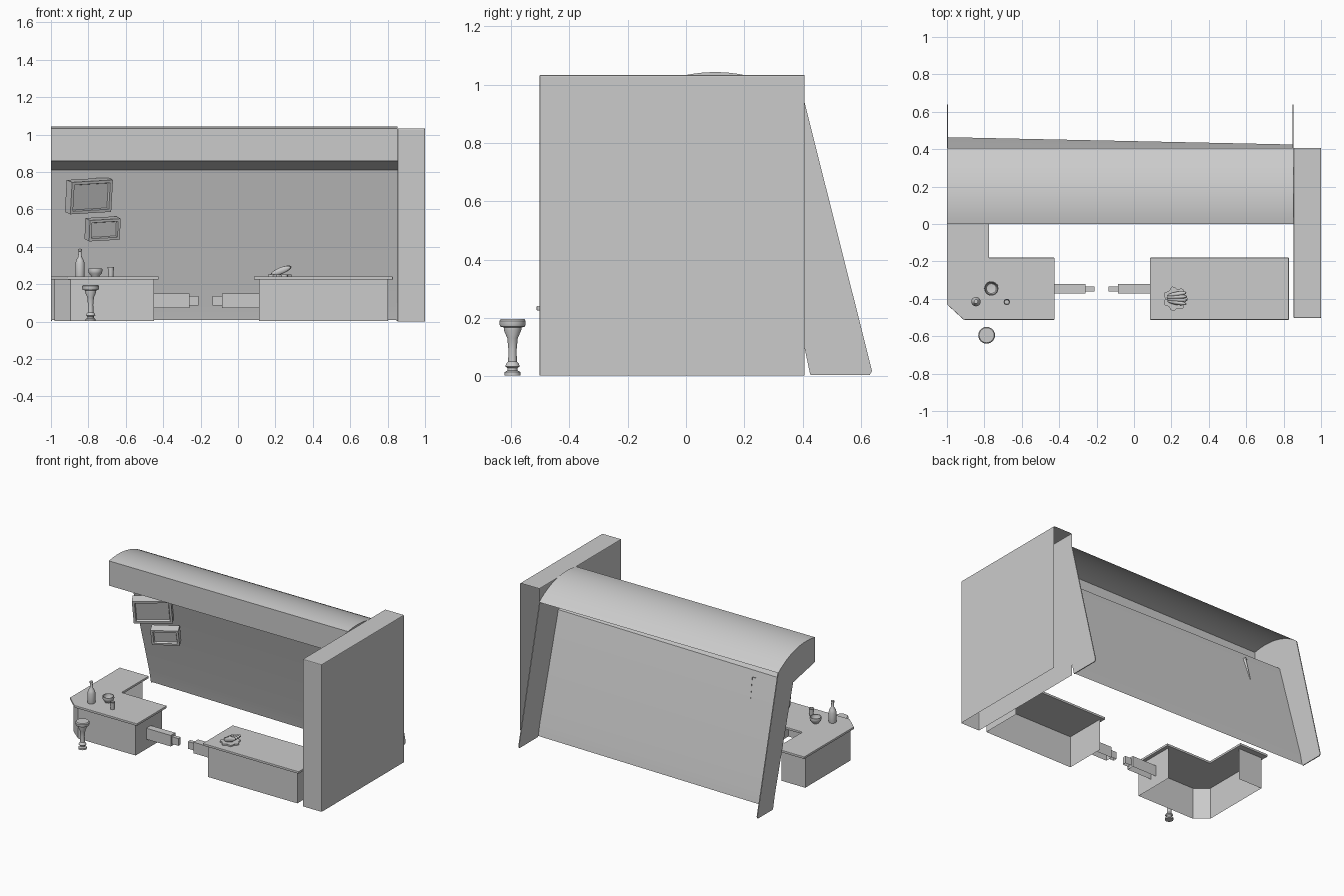
import bpy, bmesh, math
from mathutils import Vector, Matrix

if "Cube" in bpy.data.objects:
    bpy.data.objects.remove(bpy.data.objects["Cube"])

def finish(name, bm, smooth=False, bevel=0.0):
    me = bpy.data.meshes.new(name)
    bm.to_mesh(me)
    bm.free()
    ob = bpy.data.objects.new(name, me)
    bpy.context.collection.objects.link(ob)
    if bevel:
        m = ob.modifiers.new("bevel", 'BEVEL')
        m.width, m.segments = bevel, 2
    if smooth:
        bpy.ops.object.select_all(action='DESELECT')
        ob.select_set(True)
        bpy.context.view_layer.objects.active = ob
        bpy.ops.object.shade_smooth_by_angle(angle=math.radians(35))
    return ob

def prism(name, pts, offset, to3d, drop=(), bevel=0.0):
    """Extrude a 2D outline by an offset; drop faces pointing along given directions."""
    bm = bmesh.new()
    f = bm.faces.new([bm.verts.new(to3d(*p)) for p in pts])
    ret = bmesh.ops.extrude_face_region(bm, geom=[f], use_keep_orig=True)
    bmesh.ops.translate(bm, vec=offset, verts=[v for v in ret['geom'] if isinstance(v, bmesh.types.BMVert)])
    bmesh.ops.recalc_face_normals(bm, faces=bm.faces[:])
    gone = [f for f in bm.faces if any(f.normal.dot(Vector(d)) > 0.99 for d in drop)]
    bmesh.ops.delete(bm, geom=gone, context='FACES')
    return finish(name, bm, bevel=bevel)

def slab(name, pts, z0, z1, drop=(), bevel=0.0):
    return prism(name, pts, (0, 0, z1 - z0), lambda x, y: (x, y, z0), drop, bevel)

def ribbon(name, path, z0, z1):
    """Upright panels along an open path (counter-clockwise, so they face outward)."""
    bm = bmesh.new()
    cols = [(bm.verts.new((x, y, z0)), bm.verts.new((x, y, z1))) for x, y in path]
    for (a, b), (c, d) in zip(cols, cols[1:]):
        bm.faces.new((a, c, d, b))
    return finish(name, bm)

def rect(x0, x1, y0, y1):
    return [(x0, y0), (x1, y0), (x1, y1), (x0, y1)]

def lathe(name, profile, x, y, z=0.0, steps=24):
    bm = bmesh.new()
    vs = [bm.verts.new((r, 0, h)) for r, h in profile]
    es = [bm.edges.new(p) for p in zip(vs, vs[1:])]
    bmesh.ops.spin(bm, geom=vs + es, cent=(0, 0, 0), axis=(0, 0, 1), angle=math.tau, steps=steps)
    bmesh.ops.remove_doubles(bm, verts=bm.verts[:], dist=1e-4)
    bmesh.ops.recalc_face_normals(bm, faces=bm.faces[:])
    ob = finish(name, bm, smooth=True)
    ob.location = (x, y, z)
    return ob

DOWN, BACK = (0, 0, -1), (0, 1, 0)

# End wall, hollow with open back and underside
slab("end_wall", rect(0.853, 1.0, -0.503, 0.407), 0.002, 1.033, (DOWN, BACK), 0.005)

# Canopy and leaning back wall, one continuous sheet slightly skewed along x
arc = [(y, 0.543 + math.sqrt(0.25 - (y - 0.1) ** 2)) for y in [0.407 - 0.407 * i / 14 for i in range(15)]]

def wall_line(shift):
    return [(0.2 + shift, 0.81), (0.403 + shift, 0.1), (0.422 + shift, 0.01)]

SKEW = {-1.0: 0.042, 0.847: 0.003}
bm = bmesh.new()
rows = []
for x, s in SKEW.items():
    line = arc + [(0.0, 0.86)] + wall_line(s)
    rows.append([bm.verts.new((x, y, z)) for y, z in line])
a, b = rows
for i in range(len(a) - 1):
    bm.faces.new((a[i], a[i + 1], b[i + 1], b[i]))
bmesh.ops.recalc_face_normals(bm, faces=bm.faces[:])
finish("canopy_and_back_wall", bm, smooth=True)

# Side panels closing the ends
for name, (x, s) in zip(("left_side_panel", "right_side_panel"), SKEW.items()):
    outline = arc + [(0.0, 0.86)] + wall_line(s) + [(0.425 + s, 0.004), (0.63, 0.004), (0.638, 0.018)]
    prism(name, outline, (0.006, 0, 0), lambda y, z, x=x: (x, y, z))

# Counters: slab tops on bodies that are open behind and below
slab("left_counter_top", [(-1, 0.12), (-1, -0.43), (-0.91, -0.512), (-0.425, -0.512),
                          (-0.425, -0.18), (-0.775, -0.18), (-0.775, 0.12)], 0.225, 0.241, bevel=0.003)
ribbon("left_counter_body", [(-0.795, 0.08), (-0.98, 0.08), (-0.98, -0.42), (-0.895, -0.49),
                             (-0.45, -0.49), (-0.45, -0.2)], 0.004, 0.226)
slab("right_counter_top", rect(0.085, 0.828, -0.512, -0.18), 0.225, 0.241, bevel=0.003)
ribbon("right_counter_body", [(0.112, -0.2), (0.112, -0.49), (0.803, -0.49), (0.803, -0.2)], 0.004, 0.226)

# Gate arms between the counters, each with a smaller latch end
for side, x0, x1, x2 in (("left", -0.451, -0.26, -0.21), ("right", 0.113, -0.085, -0.135)):
    slab(side + "_gate_arm", rect(x0, x1, -0.372, -0.322), 0.073, 0.15, (DOWN,))
    slab(side + "_gate_latch", rect(x1, x2, -0.36, -0.334), 0.086, 0.137, (DOWN,))

# Stool
lathe("stool", [(0, 0.003), (0.027, 0.003), (0.027, 0.014), (0.017, 0.02), (0.017, 0.028), (0.025, 0.034),
                (0.022, 0.042), (0.015, 0.05), (0.014, 0.09), (0.018, 0.13), (0.03, 0.158), (0.03, 0.167),
                (0.042, 0.17), (0.045, 0.178), (0.045, 0.19), (0.04, 0.196), (0, 0.196)], -0.788, -0.595)

# Tableware on the left counter
lathe("bottle", [(0, 0), (0.024, 0), (0.025, 0.004), (0.025, 0.07), (0.02, 0.088), (0.01, 0.105),
                 (0.008, 0.135), (0.011, 0.137), (0.011, 0.148), (0, 0.149)], -0.845, -0.415, 0.241)
lathe("bowl", [(0, 0), (0.022, 0), (0.024, 0.006), (0.035, 0.018), (0.038, 0.03), (0.037, 0.042), (0.033, 0.042),
               (0.033, 0.028), (0.026, 0.014), (0, 0.01)], -0.763, -0.345, 0.241)
lathe("glass", [(0, 0), (0.013, 0), (0.017, 0.05), (0.015, 0.05), (0.012, 0.006), (0, 0.006)], -0.68, -0.417, 0.241, 16)

# Food: scalloped leaf base with a bundle of tapered strips on top
leaf = [((0.06 + 0.007 * math.cos(7 * t)) * math.cos(t) + 0.22, (0.06 + 0.007 * math.cos(7 * t)) * math.sin(t) - 0.4)
        for t in [math.tau * i / 42 for i in range(42)]]
slab("leaf_base", leaf, 0.241, 0.251)
for i in range(4):
    bm = bmesh.new()
    bmesh.ops.create_uvsphere(bm, u_segments=12, v_segments=8, radius=1)
    ob = finish("food_strip_%d" % (i + 1), bm, smooth=True)
    ob.scale = (0.062 - 0.004 * abs(i - 1.5), 0.013, 0.018)
    ob.rotation_euler = (0, -0.38, 0.1 * (i - 1.5))
    ob.location = (0.23, -0.42 + 0.015 * i, 0.272)

# Picture frames turned away from the wall, open at the back
def picture(name, loc, w, h, rim, roll, yaw):
    bm = bmesh.new()
    bmesh.ops.create_cube(bm, size=1, matrix=Matrix.Diagonal((w, 0.06, h, 1)))
    front = [f for f in bm.faces if f.normal.y < -0.9]
    back = [f for f in bm.faces if f.normal.y > 0.9]
    bmesh.ops.inset_region(bm, faces=front, thickness=rim)
    bmesh.ops.inset_region(bm, faces=front, thickness=0.006, depth=-0.014)
    bmesh.ops.delete(bm, geom=back, context='FACES')
    ob = finish(name, bm)
    ob.location = loc
    ob.rotation_euler = (math.radians(12), math.radians(-roll), math.radians(yaw))

picture("large_picture", (-0.797, 0.195, 0.672), 0.25, 0.175, 0.022, 3, 29)
picture("small_picture", (-0.724, 0.235, 0.496), 0.18, 0.115, 0.02, 3, 24)
